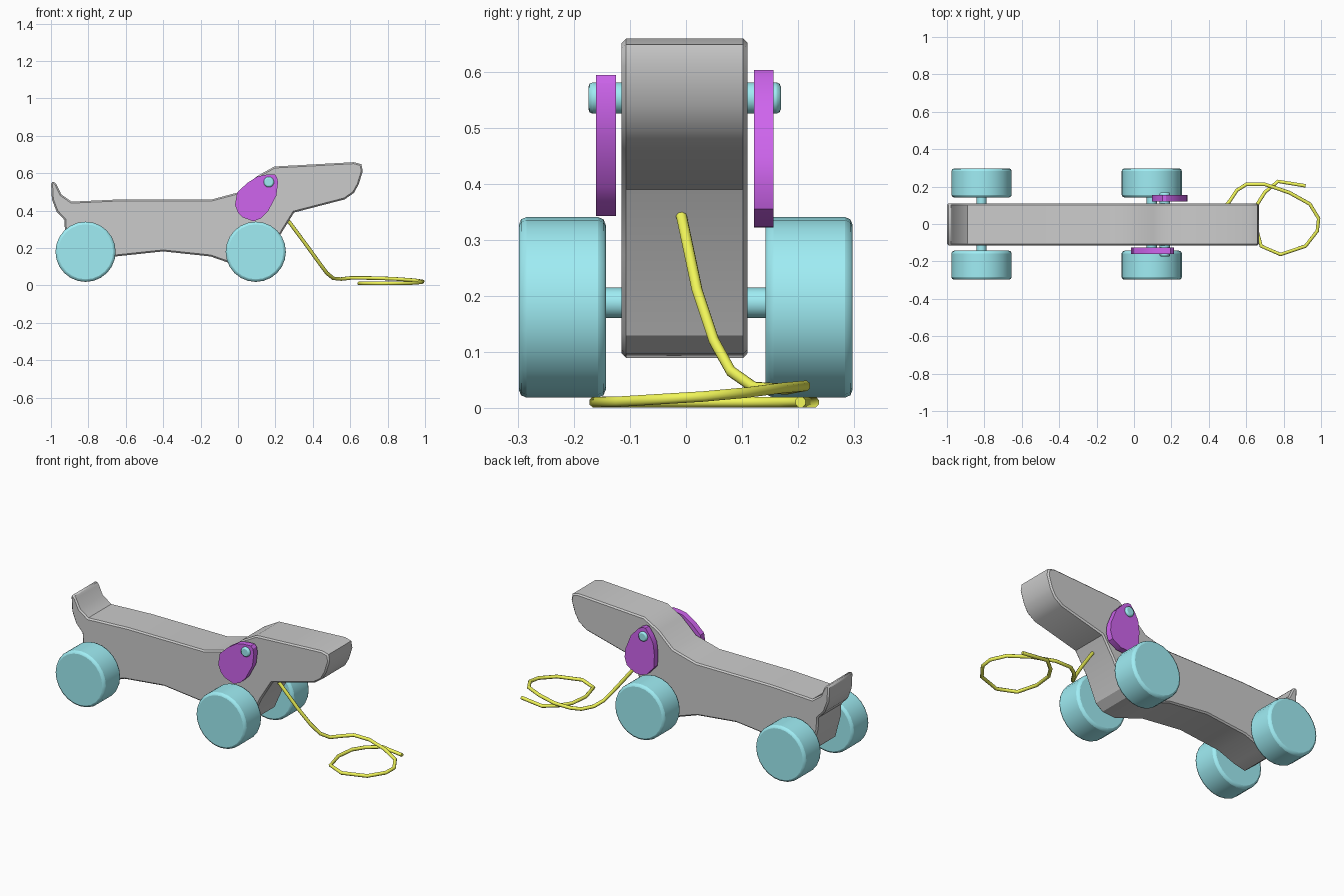
import bpy, bmesh, math
from mathutils import Matrix

if "Cube" in bpy.data.objects:
    bpy.data.objects.remove(bpy.data.objects["Cube"])


def paint(name, rgb):
    m = bpy.data.materials.new(name)
    m.diffuse_color = (*rgb, 1)
    m.use_nodes = True
    m.node_tree.nodes["Principled BSDF"].inputs["Base Color"].default_value = m.diffuse_color
    return m


CYAN = paint("cyan", (0.35, 0.85, 0.91))
PURPLE = paint("purple", (0.62, 0.13, 0.85))
YELLOW = paint("yellow", (0.88, 0.92, 0.10))


def finish(bm, name, mat, bevel=0.0, segments=1):
    bmesh.ops.recalc_face_normals(bm, faces=bm.faces)
    me = bpy.data.meshes.new(name)
    bm.to_mesh(me)
    bm.free()
    ob = bpy.data.objects.new(name, me)
    bpy.context.collection.objects.link(ob)
    if mat:
        me.materials.append(mat)
    bpy.ops.object.select_all(action='DESELECT')
    ob.select_set(True)
    bpy.context.view_layer.objects.active = ob
    bpy.ops.object.shade_smooth_by_angle(angle=math.radians(30))
    if bevel:
        b = ob.modifiers.new("bevel", 'BEVEL')
        b.width, b.segments = bevel, segments
        b.limit_method, b.angle_limit = 'ANGLE', math.radians(65)
    return ob


def slab(name, profile, y0, y1, mat=None, bevel=0.0):
    """Side profile (x, z) given thickness along y."""
    bm = bmesh.new()
    face = bm.faces.new([bm.verts.new((x, y0, z)) for x, z in profile])
    ext = bmesh.ops.extrude_face_region(bm, geom=[face])
    verts = [g for g in ext['geom'] if isinstance(g, bmesh.types.BMVert)]
    bmesh.ops.translate(bm, verts=verts, vec=(0, y1 - y0, 0))
    return finish(bm, name, mat, bevel)


def rod(name, x, z, r, y0, y1, sides, bevel=0.0):
    """Cylinder lying along y."""
    bm = bmesh.new()
    mat = Matrix.Translation((x, (y0 + y1) / 2, z)) @ Matrix.Rotation(math.pi / 2, 4, 'X')
    bmesh.ops.create_cone(bm, cap_ends=True, segments=sides, radius1=r, radius2=r,
                          depth=y1 - y0, matrix=mat)
    return finish(bm, name, CYAN, bevel, 2)


# Body with head, legs and tail as one sawn board
slab("body", [
    (-1.0, 0.55), (-0.985, 0.557), (-0.97, 0.54), (-0.945, 0.487), (-0.89, 0.448),
    (-0.63, 0.46), (-0.14, 0.46), (0.01, 0.50), (0.10, 0.583), (0.195, 0.636),
    (0.62, 0.659), (0.66, 0.648), (0.667, 0.61), (0.645, 0.54), (0.62, 0.495), (0.57, 0.46),
    (0.30, 0.39), (0.227, 0.272), (0.165, 0.13), (0.12, 0.097), (0.04, 0.09),
    (-0.07, 0.128), (-0.147, 0.155), (-0.40, 0.182), (-0.655, 0.155), (-0.76, 0.115),
    (-0.83, 0.10), (-0.89, 0.15), (-0.925, 0.283), (-0.928, 0.35), (-0.97, 0.395),
    (-0.995, 0.46)], -0.115, 0.11, None, 0.008)

# Wheels and axles
for x, end in ((-0.815, "rear"), (0.095, "front")):
    rod(end + "_axle", x, 0.188, 0.027, -0.16, 0.16, 16)
    for y0, y1, side in ((-0.298, -0.143, "right"), (0.142, 0.297, "left")):
        rod(f"{end}_{side}_wheel", x, 0.18, 0.161, y0, y1, 24, 0.014)

# Ears swing on a peg, the left one turned further forward
px, pz = 0.165, 0.553
ear = [(-0.016, 0.43), (-0.005, 0.497), (0.05, 0.548), (0.105, 0.583), (0.15, 0.592),
       (0.195, 0.594), (0.208, 0.58), (0.214, 0.55), (0.205, 0.48), (0.16, 0.395),
       (0.125, 0.36), (0.083, 0.343), (0.025, 0.364), (0.0, 0.39)]
for side, y0, y1, turn in (("right", -0.16, -0.125, 0), ("left", 0.121, 0.156, 50)):
    c, s = math.cos(math.radians(turn)), math.sin(math.radians(turn))
    pts = [(px + (x - px) * c - (z - pz) * s, pz + (x - px) * s + (z - pz) * c) for x, z in ear]
    slab(side + "_ear", pts, y0, y1, PURPLE)
rod("ear_peg", px, pz, 0.028, -0.174, 0.169, 16, 0.008)

# Pull string, ending in a loop on the ground
path = [(0.25, -0.012, 0.355), (0.275, -0.007, 0.338), (0.37, 0.02, 0.21), (0.435, 0.05, 0.12),
        (0.475, 0.08, 0.066), (0.51, 0.12, 0.038), (0.55, 0.18, 0.034), (0.60, 0.212, 0.040),
        (0.70, 0.212, 0.040), (0.83, 0.168, 0.036), (0.94, 0.107, 0.028), (0.987, 0.03, 0.021),
        (0.98, -0.037, 0.017), (0.917, -0.118, 0.012), (0.783, -0.163, 0.011),
        (0.68, -0.118, 0.011), (0.648, 0.0, 0.011), (0.66, 0.107, 0.011), (0.70, 0.17, 0.011),
        (0.77, 0.228, 0.011), (0.917, 0.204, 0.011)]
cu = bpy.data.curves.new("pull_string", 'CURVE')
cu.dimensions = '3D'
cu.bevel_depth, cu.bevel_resolution, cu.use_fill_caps = 0.010, 2, True
sp = cu.splines.new('POLY')
sp.points.add(len(path) - 1)
for p, co in zip(sp.points, path):
    p.co = (*co, 1)
sp.use_smooth = True
cu.materials.append(YELLOW)
bpy.context.collection.objects.link(bpy.data.objects.new("pull_string", cu))
